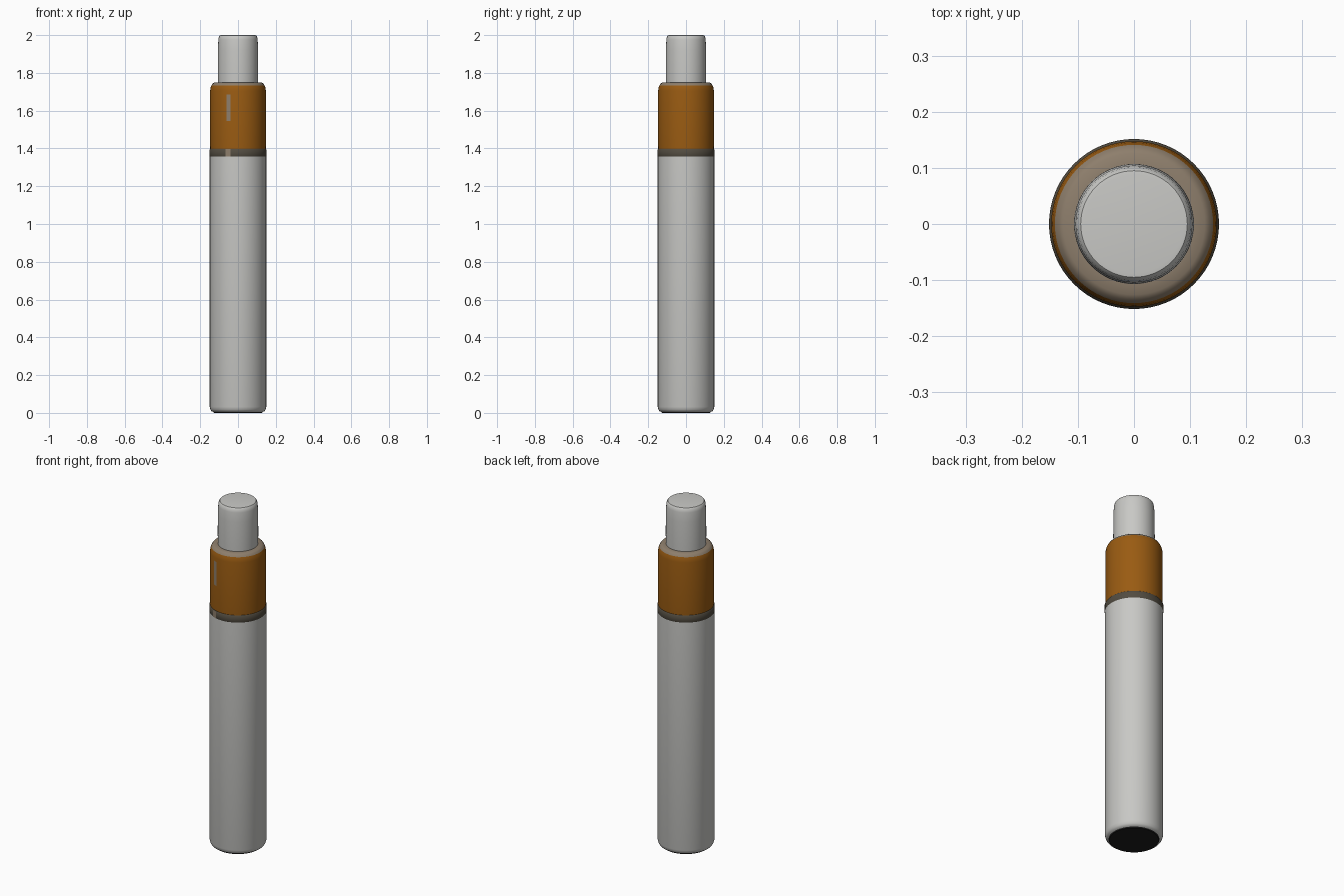
import bpy, bmesh, math

if "Cube" in bpy.data.objects:
    bpy.data.objects.remove(bpy.data.objects["Cube"])

def mat(name, rgb):
    m = bpy.data.materials.new(name)
    m.diffuse_color = (*rgb, 1)
    m.use_nodes = True
    m.node_tree.nodes["Principled BSDF"].inputs["Base Color"].default_value = m.diffuse_color
    return m

WHITE = mat("pale grey", (0.58, 0.58, 0.56))
ORANGE = mat("burnt orange", (0.32, 0.105, 0.006))
DARK = mat("dark brown grey", (0.085, 0.072, 0.052))
TAN = mat("warm grey", (0.27, 0.21, 0.15))
BLACK = mat("black", (0.012, 0.012, 0.012))
N = 64

def finish(name, bm, m):
    me = bpy.data.meshes.new(name)
    bm.to_mesh(me)
    bm.free()
    ob = bpy.data.objects.new(name, me)
    bpy.context.collection.objects.link(ob)
    me.materials.append(m)
    bpy.ops.object.select_all(action='DESELECT')
    ob.select_set(True)
    bpy.context.view_layer.objects.active = ob
    bpy.ops.object.shade_smooth_by_angle(angle=math.radians(40))
    return ob

def lathe(name, profile, m, cap_bottom=False, cap_top=False):
    """Spin (radius, height) points, listed bottom to top, around z."""
    bm = bmesh.new()
    rings = [[bm.verts.new((r * math.cos(2 * math.pi * i / N), r * math.sin(2 * math.pi * i / N), z))
              for i in range(N)] for r, z in profile]
    for a, b in zip(rings, rings[1:]):
        for i in range(N):
            j = (i + 1) % N
            bm.faces.new((a[i], a[j], b[j], b[i]))
    if cap_bottom:
        bm.faces.new(rings[0][::-1])
    if cap_top:
        bm.faces.new(rings[-1])
    return finish(name, bm, m)

def front_plate(name, r, x0, x1, z0, z1, m):
    """Thin curved mark hugging the front of the tube."""
    bm = bmesh.new()
    cols = []
    for k in range(5):
        x = x0 + (x1 - x0) * k / 4
        y = -math.sqrt(r * r - x * x)
        cols.append([bm.verts.new((x, y, z)) for z in (z0, z1)])
    for a, b in zip(cols, cols[1:]):
        bm.faces.new((a[0], b[0], b[1], a[1]))
    return finish(name, bm, m)

# black underside, then the long pale body with rounded foot
lathe("base_cap", [(0.127, 0.0), (0.131, 0.005)], BLACK, cap_bottom=True)
lathe("body", [(0.131, 0.005), (0.140, 0.009), (0.146, 0.017), (0.150, 0.032), (0.150, 1.357)], WHITE)
# dark band
lathe("band", [(0.150, 1.357), (0.1515, 1.360), (0.1515, 1.392), (0.147, 1.398)], DARK)
# orange collar with rounded shoulder
lathe("collar", [(0.147, 1.398), (0.1475, 1.41), (0.1475, 1.705), (0.145, 1.722), (0.141, 1.733)], ORANGE)
lathe("shoulder", [(0.141, 1.733), (0.135, 1.743), (0.126, 1.749), (0.104, 1.750)], TAN)
# tip
lathe("tip", [(0.106, 1.748), (0.107, 1.80), (0.1065, 1.92), (0.104, 1.975), (0.101, 1.992),
              (0.095, 1.999), (0.088, 2.0)], WHITE, cap_top=True)
# small pale marks on the front
front_plate("collar_mark", 0.1485, -0.060, -0.039, 1.545, 1.685, TAN)
front_plate("band_mark", 0.1525, -0.066, -0.039, 1.358, 1.396, TAN)
